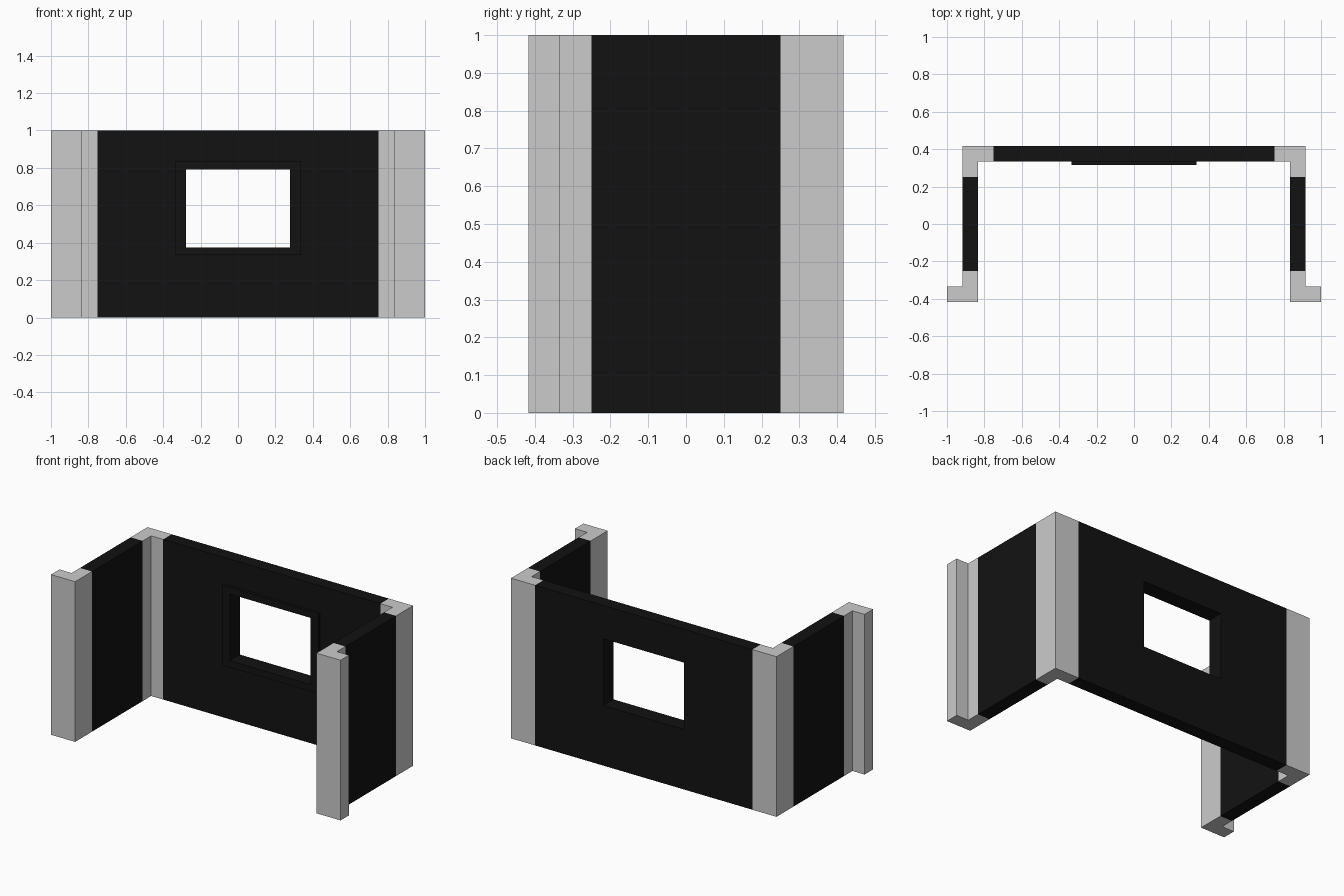
import bpy, bmesh

if "Cube" in bpy.data.objects:
    bpy.data.objects.remove(bpy.data.objects["Cube"])

U = 1 / 12  # wall thickness, the module of the whole model

black = bpy.data.materials.new("black_panel")
black.diffuse_color = (0.006, 0.006, 0.006, 1)
black.use_nodes = True
black.node_tree.nodes["Principled BSDF"].inputs["Base Color"].default_value = black.diffuse_color


def finish(name, bm, mat=None):
    bmesh.ops.recalc_face_normals(bm, faces=bm.faces)
    mesh = bpy.data.meshes.new(name)
    bm.to_mesh(mesh)
    bm.free()
    obj = bpy.data.objects.new(name, mesh)
    bpy.context.collection.objects.link(obj)
    if mat:
        mesh.materials.append(mat)
    return obj


def prism(name, outline, mat=None):
    """Extrude a floor outline (in modules) to the full height of 1."""
    bm = bmesh.new()
    face = bm.faces.new([bm.verts.new((x * U, y * U, 0)) for x, y in outline])
    ext = bmesh.ops.extrude_face_region(bm, geom=[face])["geom"]
    verts = [v for v in ext if isinstance(v, bmesh.types.BMVert)]
    bmesh.ops.translate(bm, verts=verts, vec=(0, 0, 1))
    return finish(name, bm, mat)


def ring(name, outer, inner, y0, y1, mat):
    """Rectangular slab with a rectangular hole; rects are x0, x1, z0, z1."""
    bm = bmesh.new()
    loops = []
    for y in (y0, y1):
        for x0, x1, z0, z1 in (outer, inner):
            loops.append([bm.verts.new((x, y, z)) for x, z in
                          ((x0, z0), (x1, z0), (x1, z1), (x0, z1))])
    fo, fi, bo, bi = loops
    for a, b in ((fo, fi), (fi, bi), (bi, bo), (bo, fo)):
        for i in range(4):
            j = (i + 1) % 4
            bm.faces.new((a[i], a[j], b[j], b[i]))
    return finish(name, bm, mat)


for side, s in (("left", -1), ("right", 1)):
    def mirrored(pts):
        return [(s * x, y) for x, y in pts]

    # L-shaped corner post at the back
    prism(side + "_back_post", mirrored(
        [(11, 5), (9, 5), (9, 4), (10, 4), (10, 3), (11, 3)]))
    # L-shaped post at the front, foot turned outwards
    prism(side + "_front_post", mirrored(
        [(10, -5), (12, -5), (12, -4), (11, -4), (11, -3), (10, -3)]))
    # Side panel between the posts
    prism(side + "_wall_panel", mirrored(
        [(10, -3), (11, -3), (11, 3), (10, 3)]), black)

# Back wall with window opening, and the frame standing proud of its inner face
opening = (-4 * U, 4 * U, 4 * U, 10 * U)
ring("back_wall_panel", (-0.75, 0.75, 0, 1), opening, 4 * U, 5 * U, black)
ring("window_frame", opening, (-0.278, 0.278, 0.375, 0.792), 0.316, 5 * U, black)
